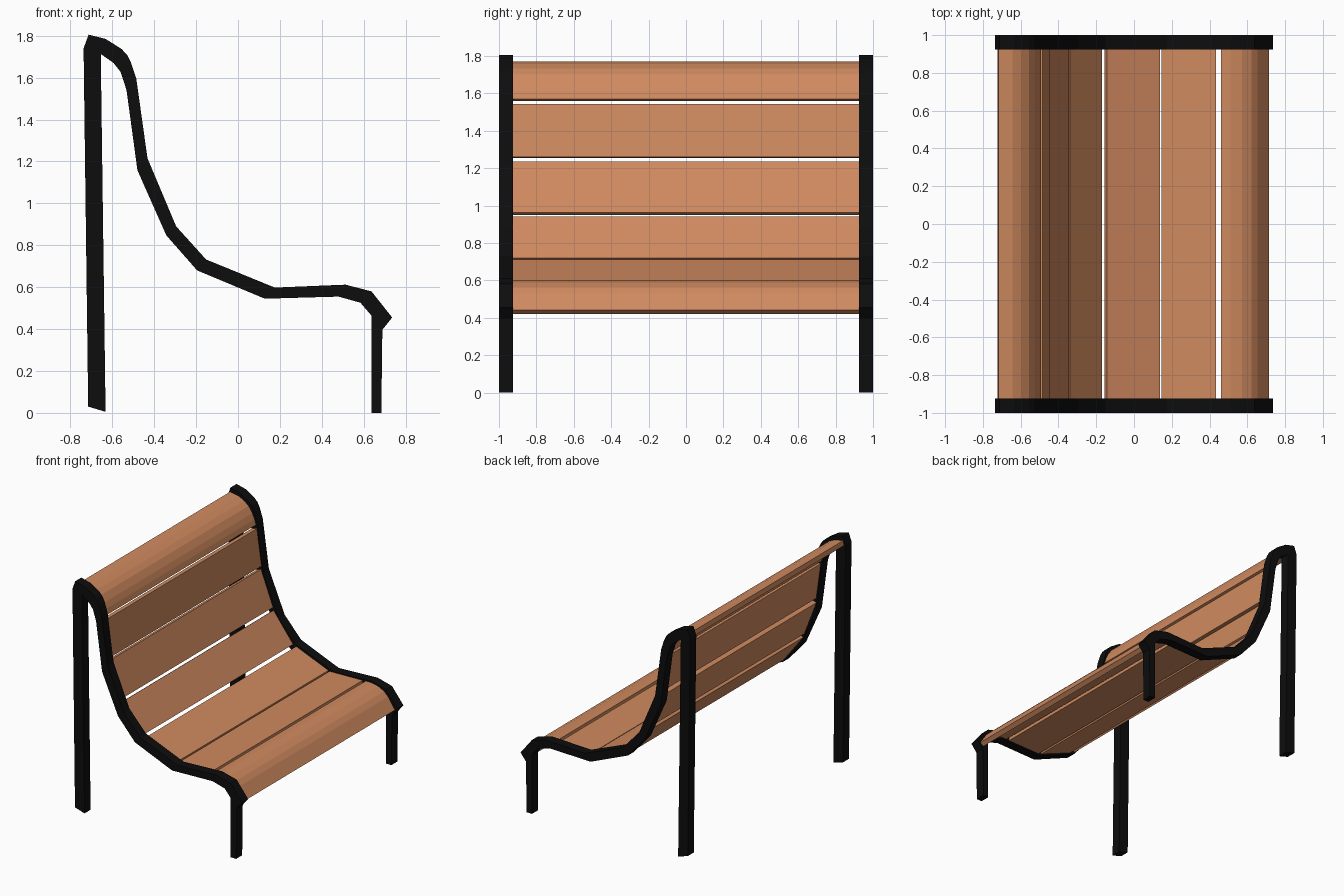
import bpy, bmesh
from mathutils import Vector

if "Cube" in bpy.data.objects:
    bpy.data.objects.remove(bpy.data.objects["Cube"])


def material(name, col):
    m = bpy.data.materials.new(name)
    m.diffuse_color = (*col, 1)
    m.use_nodes = True
    m.node_tree.nodes["Principled BSDF"].inputs["Base Color"].default_value = m.diffuse_color
    return m


BLACK = material("black metal", (0.004, 0.004, 0.004))
WOOD = material("warm wood", (0.63, 0.255, 0.115))


def extrude_profile(name, outline, y0, y1, mat):
    """Extrude an x-z outline from y0 to y1."""
    bm = bmesh.new()
    face = bm.faces.new([bm.verts.new((x, y0, z)) for x, z in outline])
    res = bmesh.ops.extrude_face_region(bm, geom=[face])
    verts = [g for g in res["geom"] if isinstance(g, bmesh.types.BMVert)]
    bmesh.ops.translate(bm, verts=verts, vec=(0, y1 - y0, 0))
    bmesh.ops.recalc_face_normals(bm, faces=bm.faces)
    me = bpy.data.meshes.new(name)
    bm.to_mesh(me)
    bm.free()
    me.materials.append(mat)
    ob = bpy.data.objects.new(name, me)
    bpy.context.collection.objects.link(ob)
    return ob


def slat(name, path, thick=0.038, shift=0.0):
    """Board whose cross-section follows a path in the x-z plane."""
    pts = [Vector(p) for p in path]
    top, bottom = [], []
    for i, p in enumerate(pts):
        d = Vector((0, 0))
        if i > 0:
            d += (p - pts[i - 1]).normalized()
        if i < len(pts) - 1:
            d += (pts[i + 1] - p).normalized()
        d.normalize()
        n = Vector((-d.y, d.x))
        top.append(p + n * (shift + thick / 2))
        bottom.append(p + n * (shift - thick / 2))
    extrude_profile(name, top + bottom[::-1], -0.93, 0.93, WOOD)


# Side frames: back leg, bent rail and front leg in one bar
FRAME = [
    (-0.715, 0.03), (-0.737, 1.74), (-0.713, 1.805), (-0.632, 1.785),
    (-0.556, 1.737), (-0.53, 1.71), (-0.51, 1.67), (-0.485, 1.593),
    (-0.432, 1.215), (-0.295, 0.89), (-0.152, 0.732), (0.176, 0.598),
    (0.513, 0.612), (0.637, 0.58), (0.736, 0.455), (0.689, 0.397),
    (0.684, 0.0), (0.637, 0.0), (0.637, 0.464), (0.584, 0.526),
    (0.48, 0.555), (0.128, 0.545), (-0.195, 0.68), (-0.342, 0.847),
    (-0.48, 1.158), (-0.532, 1.54), (-0.56, 1.627), (-0.594, 1.67),
    (-0.655, 1.713), (-0.632, 0.005),
]
extrude_profile("frame_left", FRAME, -1.0, -0.925, BLACK)
extrude_profile("frame_right", FRAME, 0.925, 1.0, BLACK)

# Curved top slat
slat("top_slat", [(-0.72, 1.752), (-0.65, 1.74), (-0.605, 1.718), (-0.57, 1.69),
                  (-0.54, 1.645), (-0.522, 1.605), (-0.51, 1.565)])

# Flat back slats
slat("back_slat_upper", [(-0.503, 1.54), (-0.463, 1.257)])
slat("back_slat_middle", [(-0.457, 1.232), (-0.352, 0.96)], shift=-0.01)
slat("back_slat_lower", [(-0.345, 0.937), (-0.175, 0.715)], shift=-0.012)

# Seat slats
slat("seat_slat_back", [(-0.15, 0.693), (0.13, 0.58)])
slat("seat_slat_middle", [(0.147, 0.574), (0.435, 0.58)])

# Curved front slat
slat("seat_slat_front", [(0.46, 0.582), (0.51, 0.582), (0.565, 0.57), (0.61, 0.547),
                         (0.64, 0.517), (0.699, 0.43)])
